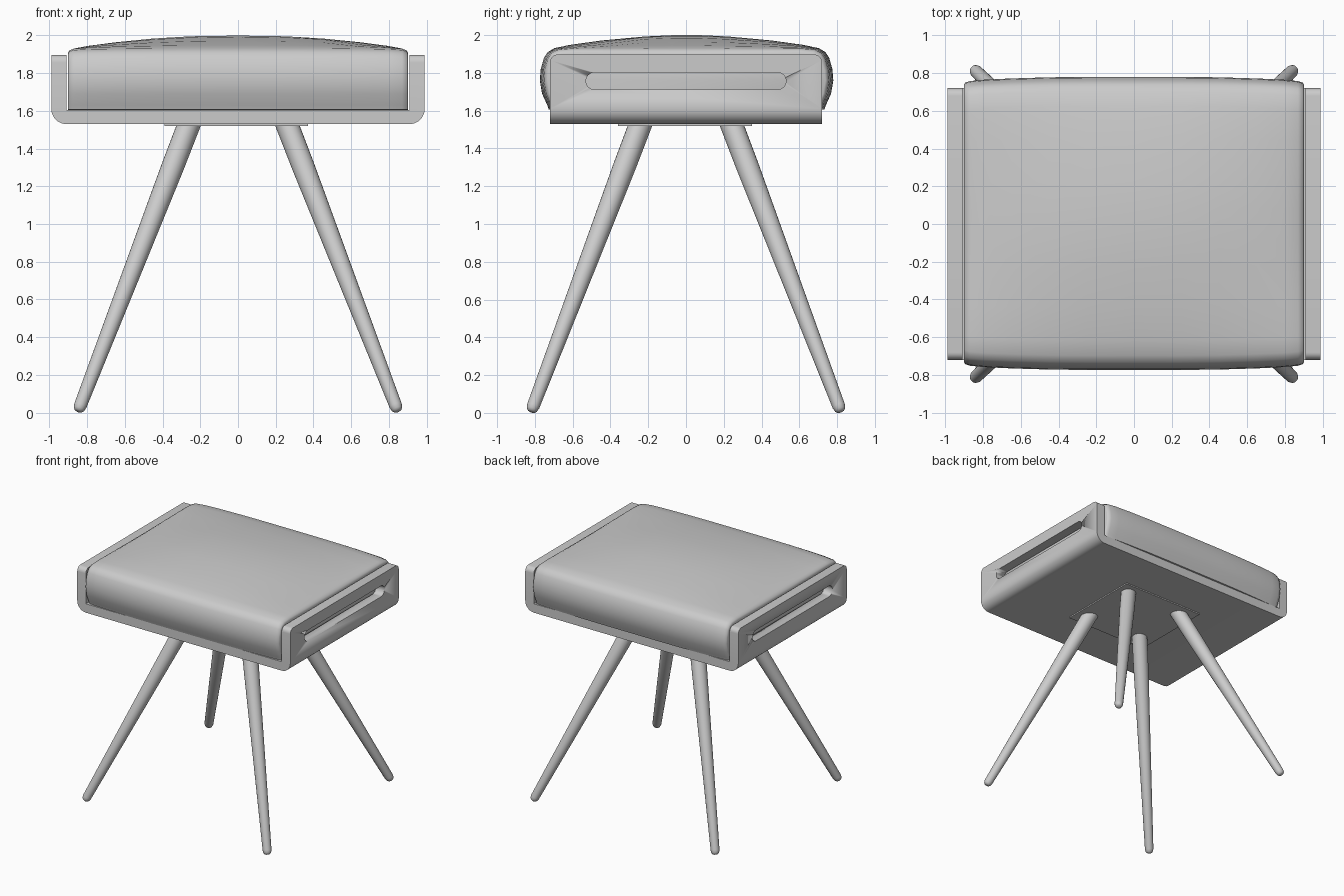
import bpy, bmesh
from math import pi, cos, sin
from mathutils import Vector

if "Cube" in bpy.data.objects:
    bpy.data.objects.remove(bpy.data.objects["Cube"])


def finish(name, bm, angle=0.6):
    bmesh.ops.recalc_face_normals(bm, faces=bm.faces)
    me = bpy.data.meshes.new(name)
    bm.to_mesh(me)
    bm.free()
    ob = bpy.data.objects.new(name, me)
    bpy.context.collection.objects.link(ob)
    bpy.ops.object.select_all(action='DESELECT')
    ob.select_set(True)
    bpy.context.view_layer.objects.active = ob
    bpy.ops.object.shade_smooth_by_angle(angle=angle)
    return ob


def loft(bm, rings):
    # skin closed rings of equal length and cap both ends
    vs = [[bm.verts.new(p) for p in r] for r in rings]
    n = len(vs[0])
    for a, b in zip(vs, vs[1:]):
        for i in range(n):
            bm.faces.new((a[i], a[(i + 1) % n], b[(i + 1) % n], b[i]))
    bm.faces.new(vs[0][::-1])
    bm.faces.new(vs[-1])


def box(bm, size, center):
    vs = bmesh.ops.create_cube(bm, size=1)['verts']
    for v in vs:
        v.co = Vector(a * s + c for a, s, c in zip(v.co, size, center))


def round_edges(bm, test, offset, segments=6):
    es = [e for e in bm.edges if test(e.verts[0].co) and test(e.verts[1].co)]
    bmesh.ops.bevel(bm, geom=es, offset=offset, segments=segments,
                    profile=0.5, affect='EDGES')


# U-shaped frame
X, XI, Y, Z0, ZI, Z1 = 0.99, 0.91, 0.72, 1.53, 1.605, 1.897
prof = [(-X, Z1), (-X, Z0), (X, Z0), (X, Z1), (XI, Z1), (XI, ZI), (-XI, ZI), (-XI, Z1)]
bm = bmesh.new()
loft(bm, [[(x, y, z) for x, z in prof] for y in (-Y, Y)])
for s in (-1, 1):
    round_edges(bm, lambda c: abs(c.x - s * X) < 1e-4 and abs(c.z - Z0) < 1e-4, 0.08, 8)
    for t in (-1, 1):
        round_edges(bm, lambda c: c.x * s > 0 and abs(c.z - Z1) < 1e-4
                    and abs(c.y - t * Y) < 1e-4, 0.04)
frame = finish("frame", bm)

# Handle slots through both side panels
bm = bmesh.new()
ring = []
for i in range(24):
    a = -pi / 2 + pi * (i % 12) / 11 + (pi if i >= 12 else 0)
    ring.append(((0.485 if i < 12 else -0.485) + 0.045 * cos(a), 1.757 + 0.045 * sin(a)))
loft(bm, [[(x, y, z) for y, z in ring] for x in (-1.2, 1.2)])
cutter = finish("slot_cutter", bm)
cutter.hide_render = True
cutter.hide_set(True)
mod = frame.modifiers.new("slots", 'BOOLEAN')
mod.operation, mod.object, mod.solver = 'DIFFERENCE', cutter, 'EXACT'

# Domed cushion: half profile (y, z, dome weight) lofted along x
half = [(0.70, 1.605, 0), (0.73, 1.607, 0), (0.738, 1.63, 0), (0.765, 1.69, 0),
        (0.777, 1.76, 0), (0.772, 1.82, 0), (0.755, 1.88, 0), (0.735, 1.91, 0),
        (0.70, 1.928, 0.05), (0.62, 1.936, 0.2), (0.45, 1.938, 0.56),
        (0.22, 1.94, 0.88), (0.08, 1.94, 0.99)]
prof = half + [(-y, z, w) for y, z, w in reversed(half)]
# x, dome height, side inset, vertical inset
secs = [(0.0, 0.06, 0, 0), (0.25, 0.056, 0.0, 0), (0.45, 0.044, 0.002, 0),
        (0.65, 0.024, 0.008, 0), (0.8, 0.006, 0.015, 0.002), (0.87, -0.004, 0.022, 0.006),
        (0.895, -0.01, 0.03, 0.014), (0.902, -0.012, 0.042, 0.028)]
secs = [(-x, d, i, v) for x, d, i, v in reversed(secs[1:])] + secs
bm = bmesh.new()
loft(bm, [[(x, y * (1 - ins / 0.77) + 0.003,
            z + d * w - (vi * (z - 1.77) / 0.17 if z > 1.77 else 0))
           for y, z, w in prof] for x, d, ins, vi in secs])
finish("cushion", bm, 0.8)

# Mounting plate under the frame
bm = bmesh.new()
box(bm, (0.76, 0.71, 0.012), (-0.01, -0.005, 1.526))
finish("mounting_plate", bm)

# Tapered splayed legs with rounded feet
for sx, side in ((-1, "left"), (1, "right")):
    for sy, end in ((-1, "front"), (1, "back")):
        top = Vector((sx * 0.257, sy * 0.238, 1.535))
        foot = Vector((sx * 0.848, sy * 0.82, 0.006))
        axis = top - foot
        length = axis.length
        q = axis.to_track_quat('Z', 'Y')
        rings = []
        for h, r in ((0, 0.012), (0.004, 0.021), (0.014, 0.029), (0.035, 0.034),
                     (length * 0.5, 0.049), (length * 0.85, 0.060), (length, 0.061)):
            rings.append([foot + q @ Vector((r * cos(a), r * sin(a), h))
                          for a in (2 * pi * k / 24 for k in range(24))])
        # keep the upper end flush inside the frame
        for p in rings[-1]:
            p += axis * ((1.54 - p.z) / axis.z)
        bm = bmesh.new()
        loft(bm, rings)
        finish(f"{end}_{side}_leg", bm, 0.8)
